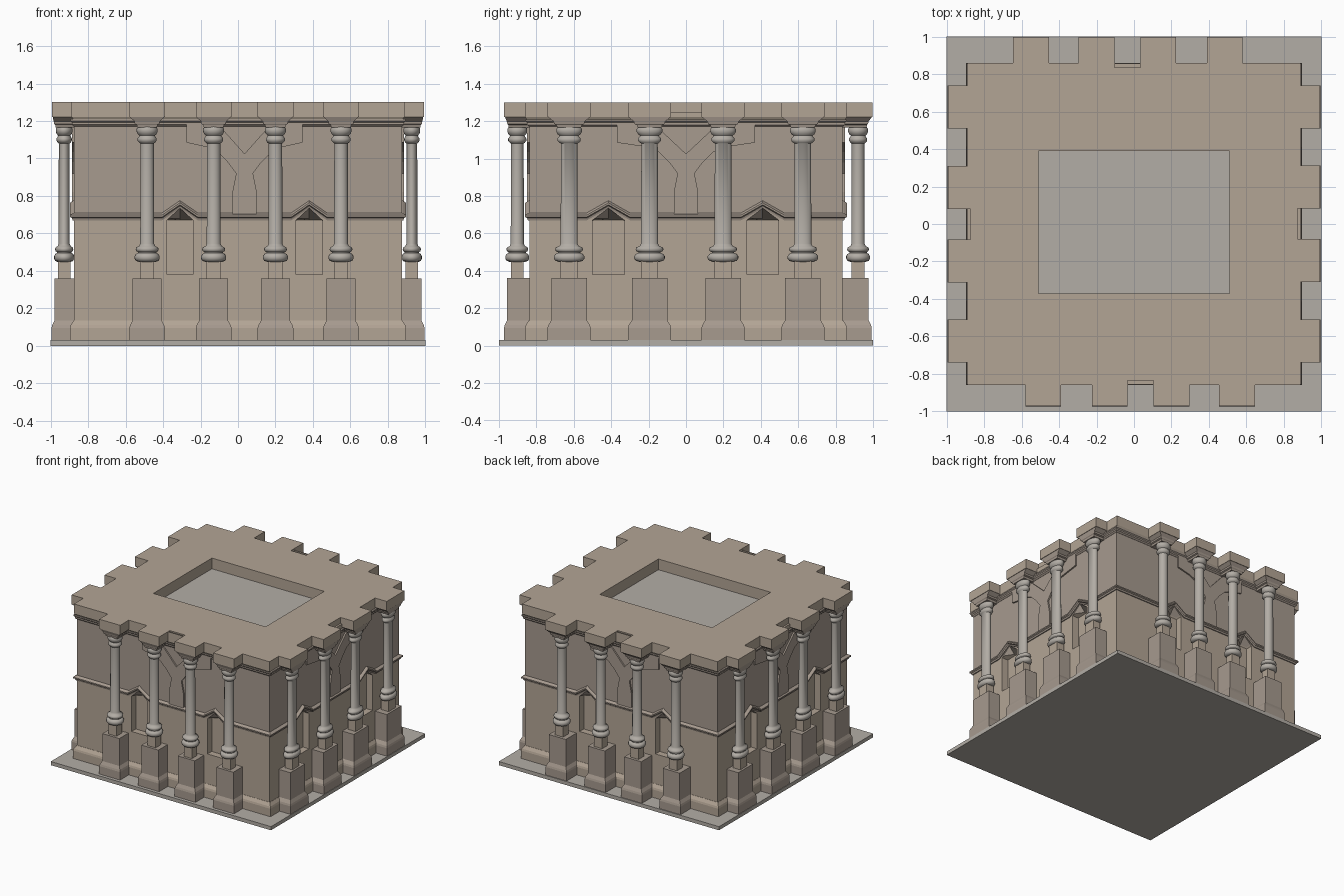
import bpy, bmesh, math

if "Cube" in bpy.data.objects:
    bpy.data.objects.remove(bpy.data.objects["Cube"])

def mat(name, c):
    m = bpy.data.materials.new(name)
    m.diffuse_color = (*c, 1)
    m.use_nodes = True
    m.node_tree.nodes["Principled BSDF"].inputs["Base Color"].default_value = m.diffuse_color
    return m

STONE = mat("tan_stone", (0.45, 0.375, 0.30))
BLOCK = mat("dull_stone", (0.385, 0.325, 0.275))
GREY = mat("grey_stone", (0.45, 0.42, 0.38))

def make(name, verts, faces, m):
    bm = bmesh.new()
    vs = [bm.verts.new(v) for v in verts]
    for f in faces:
        bm.faces.new([vs[i] for i in f])
    bmesh.ops.recalc_face_normals(bm, faces=bm.faces)
    me = bpy.data.meshes.new(name)
    bm.to_mesh(me)
    bm.free()
    me.materials.append(m)
    ob = bpy.data.objects.new(name, me)
    bpy.context.collection.objects.link(ob)
    return ob

def loft(name, rings, m):
    """Capped skin through rings with equal point counts."""
    n = len(rings[0])
    faces = [tuple(range(n))[::-1], tuple(range((len(rings) - 1) * n, len(rings) * n))]
    for k in range(len(rings) - 1):
        for i in range(n):
            j = (i + 1) % n
            faces.append((k*n + i, k*n + j, k*n + n + j, k*n + n + i))
    return make(name, [p for r in rings for p in r], faces, m)

def tiers(name, x, y, steps, m, cy=0.0):
    """Rectangular stack: half sizes x, y grown at each (z, grow)."""
    return loft(name, [[(sx * (x + g), cy + sy * (y + g), z)
                        for sx, sy in ((-1, -1), (1, -1), (1, 1), (-1, 1))]
                       for z, g in steps], m)

def cut(ob, cutters):
    for c in cutters:
        md = ob.modifiers.new("cut", 'BOOLEAN')
        md.operation, md.solver, md.object = 'DIFFERENCE', 'EXACT', c
    bpy.context.view_layer.update()
    me = bpy.data.meshes.new_from_object(ob.evaluated_get(bpy.context.evaluated_depsgraph_get()))
    ob.modifiers.clear()
    ob.data = me
    for c in cutters:
        bpy.data.objects.remove(c)

# each side maps (along, outward, up) to world space
WX, WY = 0.875, 0.838
FB = dict(wall=WY, half=WX, cols=(-0.485, -0.13, 0.2, 0.55), niches=(-0.31, 0.38), nw=0.07,
          ped=0.077, base=0.095, su=1.0, sd=0.95, mid=0.035, tw=0.31, axis=0.035)
LR = dict(wall=WX, half=WY, cols=(-0.625, -0.195, 0.198, 0.625), niches=(-0.415, 0.41), nw=0.085,
          ped=0.095, base=0.115, su=1.22, sd=0.8, mid=0.0, tw=0.37, axis=0.0)
SIDES = [
    ("front", lambda u, o, z: (u, -o, z), dict(FB, out=0.957, col=0.902, top=0.972)),
    ("right", lambda u, o, z: (o, u, z), dict(LR, out=0.98, col=0.928, top=0.993)),
    ("back", lambda u, o, z: (-u, o, z), dict(FB, out=0.977, col=0.92, top=0.998)),
    ("left", lambda u, o, z: (-o, -u, z), dict(LR, out=0.98, col=0.928, top=0.993)),
]

def side_box(name, T, u, steps, m):
    """Stack on a side; each step is (z, half width, inner, outer)."""
    return loft(name, [[T(u - w, i, z), T(u + w, i, z), T(u + w, o, z), T(u - w, o, z)]
                       for z, w, i, o in steps], m)

# ground slab, wall with plinth, and roof
tiers("ground_slab", 1, 1, [(0, 0), (0.03, 0)], GREY)
lower = tiers("lower_wall", WX, WY, [(0.03, 0), (0.68, 0)], STONE)
upper = tiers("upper_wall", WX, WY, [(0.68, 0), (1.2, 0)], BLOCK)
tiers("wall_plinth", WX, WY, [(0.03, .022), (0.095, .022), (0.11, .018), (0.135, .002)], STONE)
tiers("cornice", WX, WY, [(1.17, .001), (1.18, .012), (1.192, .012), (1.2, .02), (1.21, .02)], BLOCK)
roof = tiers("roof", 0.888, 0.86, [(1.205, -.01), (1.222, 0), (1.3, 0)], STONE)
tiers("sunken_roof_floor", 0.52, 0.39, [(1.19, 0), (1.212, 0)], GREY, 0.01)

roof_cutters = [tiers("court_cutter", 0.51, 0.38, [(1.1, 0), (1.4, 0)], STONE, 0.01)]
low_cut, up_cut, course = [], [], []

# lathe profile for the columns: (radius, z)
PROFILE = [(.045, .448), (.060, .453), (.067, .465), (.067, .478), (.060, .490), (.049, .495),
           (.049, .500), (.058, .505), (.061, .515), (.058, .525), (.043, .532), (.037, .545),
           (.036, 1.08), (.043, 1.085), (.051, 1.095), (.051, 1.107), (.043, 1.117), (.041, 1.122),
           (.050, 1.130), (.056, 1.143), (.056, 1.158), (.048, 1.17)]

for side, T, d in SIDES:
    w = d["wall"]
    inn = w - 0.02
    for i, u in enumerate(d["cols"]):
        tag = f"{side}_{i + 1}"
        p, b, out, c, top = d["ped"], d["base"], d["out"], d["col"], d["top"]
        su, sd = d["su"], d["sd"]
        # pedestal with moulded foot
        side_box("pedestal_" + tag, T, u, [
            (0.03, b, inn, out + .016), (0.095, b, inn, out + .016), (0.11, b - .004, inn, out + .012),
            (0.135, p, inn, out), (0.36, p, inn, out)], BLOCK)
        side_box("pedestal_neck_" + tag, T, u, [
            (0.36, .037 * su, c - .034, c + .034), (0.452, .037 * su, c - .034, c + .034)], STONE)
        # column
        n = 24
        col = loft("column_" + tag, [[T(u + r * su * math.cos(2 * math.pi * k / n),
                                        c + r * sd * math.sin(2 * math.pi * k / n), z)
                                      for k in range(n)] for r, z in PROFILE], GREY)
        bpy.ops.object.select_all(action='DESELECT')
        col.select_set(True)
        bpy.context.view_layer.objects.active = col
        bpy.ops.object.shade_smooth_by_angle(angle=math.radians(50))
        # flared capital block and roof projection
        side_box("capital_" + tag, T, u, [
            (1.165, .052 * su, inn, c + .045), (1.18, .056 * su, inn, c + .048),
            (1.185, .066 * su, inn, c + .053), (1.198, .068 * su, inn, c + .056),
            (1.222, b - .002, inn, top - .004)], BLOCK)
        side_box("roof_projection_" + tag, T, u, [
            (1.222, b, inn, top), (1.3, b, inn, top)], STONE)

    # niches with a gabled sloping head
    nw = d["nw"]
    for u in d["niches"]:
        front = [(-nw, .38), (nw, .38), (nw, .67), (0, .735), (-nw, .67)]
        rear = [(-nw, .38), (nw, .38), (nw, .67), (0, .671), (-nw, .67)]
        for store in (low_cut, up_cut):
            store.append(loft("niche_cutter", [[T(u + a, w - .055, z) for a, z in rear],
                                               [T(u + a, w, z) for a, z in front],
                                               [T(u + a, w + .05, z) for a, z in front]], STONE))
    # string course path with gables over the niches
    g = nw * 1.35
    course.append((T, -d["half"], w, 0.67, True))
    for u in d["niches"]:
        course += [(T, u - g, w, .67, False), (T, u, w, .735, False), (T, u + g, w, .67, False)]

    # branching mullion in low relief on the upper wall
    half = [(.065, .70), (.065, .82), (.045, .92), (.09, .98), (.145, 1.035), (.2, 1.06), (1, 1.085), (1, 1.18)]
    half = [(d["tw"] if a == 1 else a, z) for a, z in half]
    inner = [(d["tw"] * .36, 1.15), (0, 1.025)]
    m0 = d["axis"]
    shape = half + [(d["tw"] * .5, 1.18)] + inner[:1]
    shape = shape + inner[1:] + [(-a, z) for a, z in reversed(shape)]
    loft("branching_mullion_" + side, [[T(m0 + a, o, z) for a, z in shape]
                                       for o in (w - .01, w + .012)], BLOCK)
    # narrow slot in the roof edge
    roof_cutters.append(side_box("slot_cutter", T, d["mid"], [
        (1.25, .15 if side in ("front", "back") else .18, w - .003, w + .015),
        (1.4, .15 if side in ("front", "back") else .18, w - .003, w + .015)], STONE))

cut(lower, low_cut)
cut(upper, up_cut)
cut(roof, roof_cutters)

# sweep the string course around all four walls
SECTION = [(-.01, 0), (.008, 0), (.012, .012), (.022, .018), (.022, .028), (.004, .04), (-.01, .04)]
rings = [[T(u - o if corner else u, w + o, z + dz) for o, dz in SECTION]
         for T, u, w, z, corner in course]
n, k = len(SECTION), len(rings)
make("string_course", [p for r in rings for p in r],
     [(a * n + i, a * n + (i + 1) % n, (a + 1) % k * n + (i + 1) % n, (a + 1) % k * n + i)
      for a in range(k) for i in range(n)], BLOCK)
